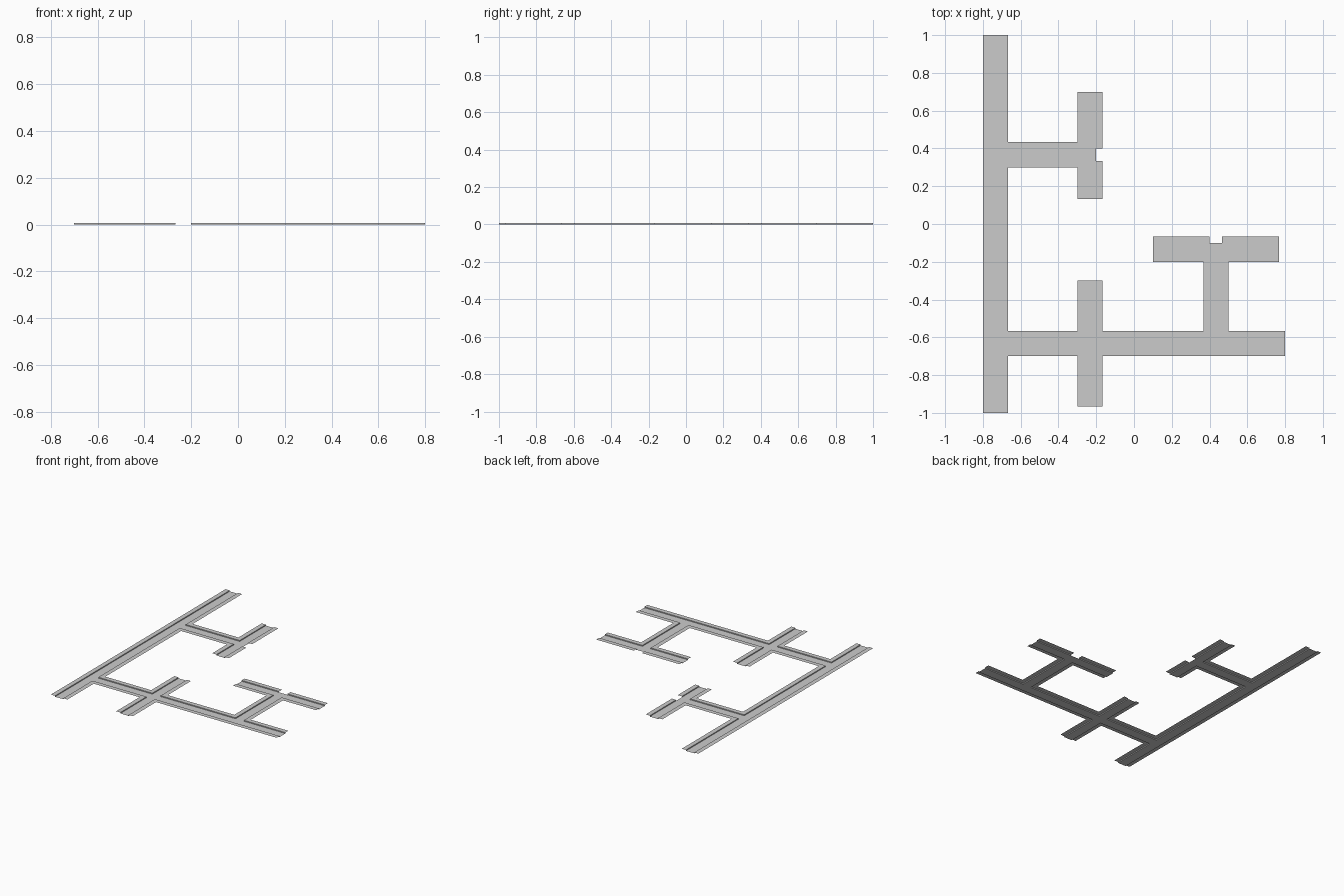
import bpy, bmesh, math

if "Cube" in bpy.data.objects:
    bpy.data.objects.remove(bpy.data.objects["Cube"])

U = 1 / 30          # grid module: walkways are 1 wide, carriageways 2 wide
KERB = 0.007        # walkway height above the carriageway


def cells(x0, x1, y0, y1):
    return {(x, y) for x in range(x0, x1) for y in range(y0, y1)}


# Carriageways (x0, x1, y0, y1 in modules)
road = set()
for r in [(-23, -21, -30, 30),   # long main street
          (-21, -6, 10, 12),     # north branch
          (-8, -6, 4, 21),       # north cross street
          (-21, 24, -20, -18),   # south branch
          (-8, -6, -29, -9),     # south cross street
          (12, 14, -18, -3),     # east link
          (3, 23, -5, -3)]:      # east cross street
    road |= cells(*r)

# Full street corridors including walkways
full = set()
for r in [(-24, -20, -30, 30), (-20, -6, 9, 13), (-9, -5, 4, 21),
          (-20, 24, -21, -17), (-9, -5, -29, -9), (11, 15, -17, -3),
          (3, 23, -6, -2)]:
    full |= cells(*r)

# Openings left in the walkway opposite the two T junctions
openings = cells(-6, -5, 10, 12) | cells(12, 14, -3, -2)
walk = full - road - openings


def build(name, quads):
    bm = bmesh.new()
    for q in quads:
        bm.faces.new([bm.verts.new(p) for p in q])
    bmesh.ops.remove_doubles(bm, verts=bm.verts, dist=1e-5)
    bmesh.ops.dissolve_limit(bm, angle_limit=math.radians(1),
                             verts=bm.verts, edges=bm.edges)
    me = bpy.data.meshes.new(name)
    bm.to_mesh(me)
    bm.free()
    ob = bpy.data.objects.new(name, me)
    bpy.context.collection.objects.link(ob)
    return ob


def flat(cell, z):
    x, y = cell
    return [((x + i) * U, (y + j) * U, z)
            for i, j in ((0, 0), (1, 0), (1, 1), (0, 1))]


# Carriageway sheet on the ground
build("carriageway", [flat(c, 0) for c in sorted(road)])

# Raised walkways with kerb faces dropping to the carriageway
quads = [flat(c, KERB) for c in sorted(walk)]
sides = [((0, -1), 0, 1), ((1, 0), 1, 2), ((0, 1), 2, 3), ((-1, 0), 3, 0)]
for c in sorted(walk):
    top, low = flat(c, KERB), flat(c, 0)
    for (dx, dy), a, b in sides:
        if (c[0] + dx, c[1] + dy) in road:
            quads.append([low[a], low[b], top[b], top[a]])
build("walkways", quads)
